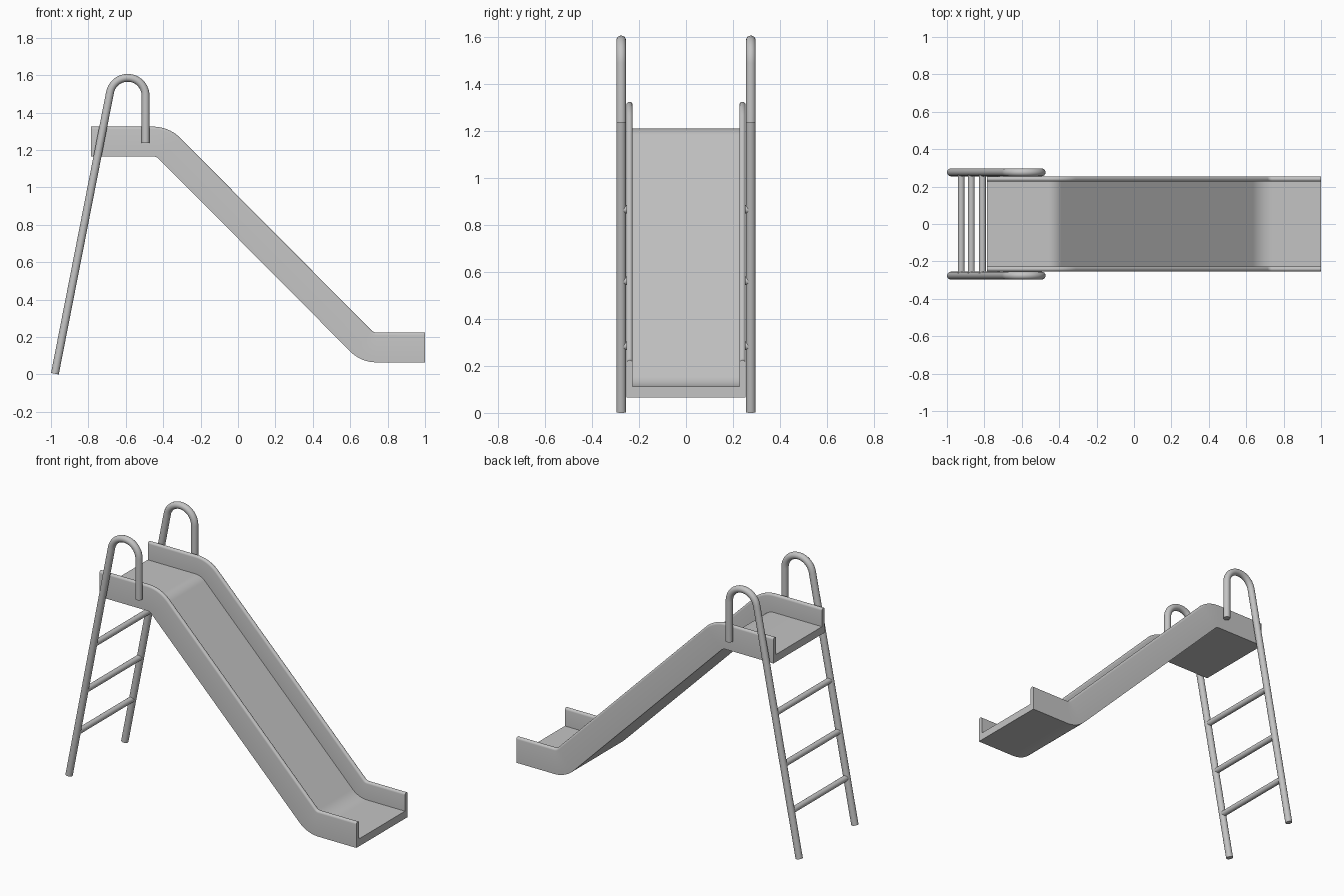
import bpy, bmesh
from math import sin, cos, pi, radians
from mathutils import Vector

cube = bpy.data.objects.get("Cube")
if cube:
    bpy.data.objects.remove(cube, do_unlink=True)

GREY = (0.55, 0.55, 0.55, 1)
mat = bpy.data.materials.new("plain grey")
mat.use_nodes = True
mat.diffuse_color = GREY
mat.node_tree.nodes["Principled BSDF"].inputs["Base Color"].default_value = GREY


def finish(obj):
    obj.data.materials.clear()
    obj.data.materials.append(mat)
    bpy.ops.object.select_all(action='DESELECT')
    obj.select_set(True)
    bpy.context.view_layer.objects.active = obj
    bpy.ops.object.shade_smooth_by_angle(angle=radians(35))


def sweep(name, path, section, y=0.0):
    """Sweep a closed (side, height) section along (x, z, tilt) stations in the XZ plane."""
    bm = bmesh.new()
    rings = [[bm.verts.new((x + h * sin(a), y + s, z + h * cos(a))) for s, h in section]
             for x, z, a in path]
    n = len(section)
    for r0, r1 in zip(rings, rings[1:]):
        for i in range(n):
            j = (i + 1) % n
            bm.faces.new((r0[i], r0[j], r1[j], r1[i]))
    bm.faces.new(rings[0])
    bm.faces.new(rings[-1])
    bmesh.ops.recalc_face_normals(bm, faces=bm.faces)
    mesh = bpy.data.meshes.new(name)
    bm.to_mesh(mesh)
    bm.free()
    obj = bpy.data.objects.new(name, mesh)
    bpy.context.collection.objects.link(obj)
    finish(obj)
    return obj


def arc(cx, cz, r, a0, a1, steps):
    """Stations on a circle; tilt is measured from straight up towards +x."""
    angles = [radians(a0 + (a1 - a0) * i / steps) for i in range(steps + 1)]
    return [(cx + r * sin(a), cz + r * cos(a), a) for a in angles]


# Chute: a channel with rounded side walls, following the underside line
OUT, WALL, FLOOR, HIGH = 0.254, 0.027, 0.047, 0.16
r = WALL / 2
lip = [(OUT - r + r * cos(i * pi / 8), HIGH - r + r * sin(i * pi / 8)) for i in range(9)]
half = [(OUT, 0)] + lip + [(OUT - WALL, FLOOR)]
channel = half + [(-s, h) for s, h in reversed(half)]
chute_path = ([(-0.785, 1.165, 0)]
              + arc(-0.454, 1.12, 0.045, 0, 45, 10)
              + arc(0.737, 0.255, -0.19, 45, 0, 10)
              + [(1.0, 0.065, 0)])
sweep("chute", chute_path, channel)

# Ladder rails: slanted leg, arched handle, short straight drop
RAIL, RAIL_Y, LEAN = 0.021, 0.276, 11
circle = [(RAIL * cos(i * pi / 12), RAIL * sin(i * pi / 12)) for i in range(24)]
foot = (-0.979, 0.004, radians(LEAN - 90))
rail_path = [foot] + arc(-0.59, 1.49, 0.096, LEAN - 90, 90, 20) + [(-0.494, 1.237, pi / 2)]
for side, y in (("left", RAIL_Y), ("right", -RAIL_Y)):
    sweep(side + "_rail", rail_path, circle, y)

# Rungs between the slanted legs
top = rail_path[1]
for i, z in enumerate((0.285, 0.562, 0.867)):
    x = foot[0] + (top[0] - foot[0]) * (z - foot[1]) / (top[1] - foot[1])
    bpy.ops.mesh.primitive_cylinder_add(vertices=24, radius=0.018, depth=2 * RAIL_Y,
                                        location=(x, 0, z), rotation=(pi / 2, 0, 0))
    rung = bpy.context.object
    rung.name = "rung_%d" % (i + 1)
    finish(rung)
